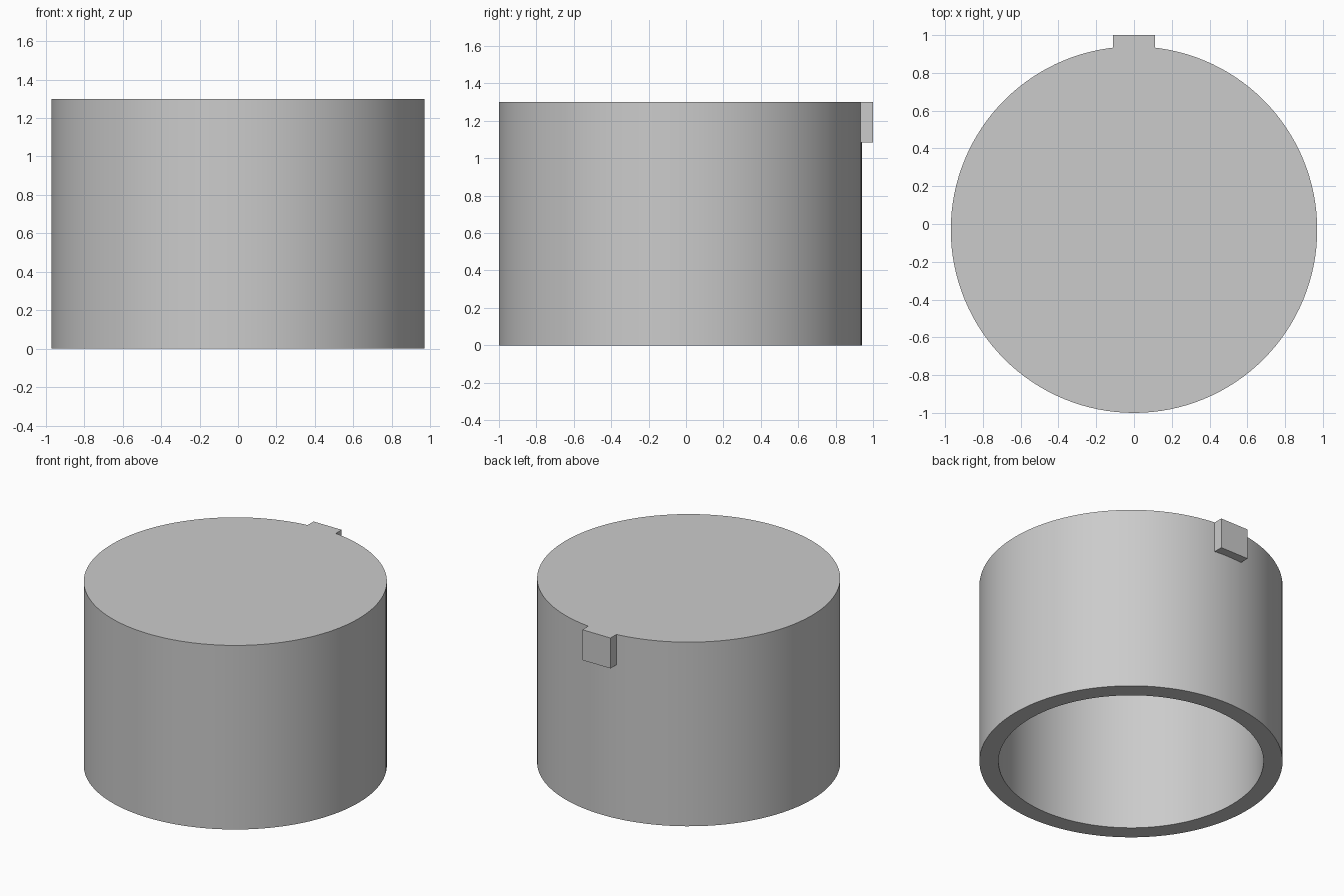
import bpy

cube = bpy.data.objects.get("Cube")
if cube:
    bpy.data.objects.remove(cube, do_unlink=True)

HEIGHT = 1.30
OUTER, INNER = 0.97, 0.848
ROOF = 0.12
CENTRE_Y = -0.03
SIDES = 128

grey = bpy.data.materials.new("plain grey")
grey.use_nodes = True
grey.diffuse_color = (0.6, 0.6, 0.6, 1)
grey.node_tree.nodes["Principled BSDF"].inputs["Base Color"].default_value = (0.6, 0.6, 0.6, 1)


def cylinder(name, radius, z0, z1):
    bpy.ops.mesh.primitive_cylinder_add(
        vertices=SIDES, radius=radius, depth=z1 - z0,
        location=(0, CENTRE_Y, (z0 + z1) / 2))
    obj = bpy.context.object
    obj.name = name
    obj.data.materials.append(grey)
    return obj


def box(name, low, high):
    bpy.ops.mesh.primitive_cube_add(size=1, location=[(a + b) / 2 for a, b in zip(low, high)])
    obj = bpy.context.object
    obj.name = name
    obj.scale = [b - a for a, b in zip(low, high)]
    bpy.ops.object.transform_apply(location=False, rotation=False, scale=True)
    obj.data.materials.append(grey)
    return obj


def combine(target, tool, operation):
    mod = target.modifiers.new(operation.lower(), "BOOLEAN")
    mod.operation = operation
    mod.solver = "EXACT"
    mod.object = tool
    bpy.ops.object.select_all(action="DESELECT")
    bpy.context.view_layer.objects.active = target
    target.select_set(True)
    bpy.ops.object.modifier_apply(modifier=mod.name)
    bpy.data.objects.remove(tool, do_unlink=True)


# Round cap with a square tab at the top of its back
cap = cylinder("round_cap", OUTER, 0, HEIGHT)
tab = box("locating_tab", (-0.11, 0.87, 1.085), (0.11, 1.0, HEIGHT))
combine(cap, tab, "UNION")

# Hollow, open at the bottom
bore = cylinder("bore_cutter", INNER, -0.1, HEIGHT - ROOF)
bore.hide_render = True
combine(cap, bore, "DIFFERENCE")

bpy.ops.object.select_all(action="DESELECT")
cap.select_set(True)
bpy.context.view_layer.objects.active = cap
bpy.ops.object.shade_smooth_by_angle()
